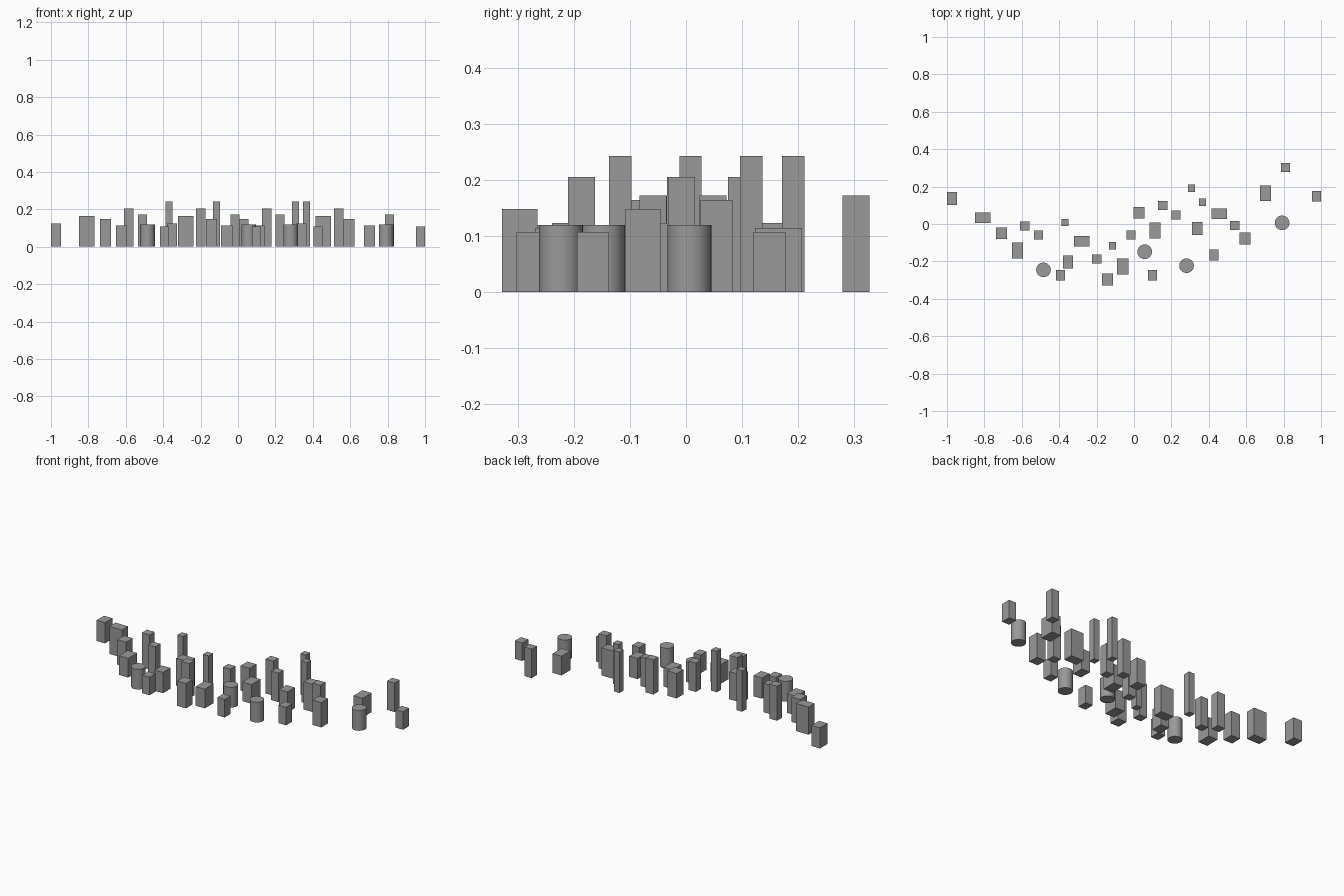
import bpy
import math

# Each block family: footprint (x, y), height, centre positions
BLOCKS = {
    "slim_tower": (0.037, 0.040, 0.243, [(-0.37, 0.008), (-0.116, -0.117), (0.308, 0.191), (0.367, 0.116)]),
    "tall_block": (0.051, 0.048, 0.205, [(-0.583, -0.010), (-0.198, -0.186), (0.154, 0.099), (0.538, -0.008)]),
    "square_block": (0.048, 0.048, 0.172, [(-0.51, -0.058), (-0.016, -0.059), (0.225, 0.048), (0.809, 0.303)]),
    "wide_block": (0.083, 0.057, 0.164, [(-0.808, 0.034), (-0.28, -0.092), (0.455, 0.054)]),
    "medium_block": (0.058, 0.063, 0.148, [(-0.708, -0.050), (-0.142, -0.296), (0.027, 0.060), (0.594, -0.077)]),
    "narrow_block": (0.055, 0.070, 0.123, [(-0.9725, 0.136), (-0.353, -0.204), (0.338, -0.024)]),
    "deep_block": (0.060, 0.084, 0.114, [(-0.623, -0.142), (-0.06, -0.227), (0.113, -0.035), (0.703, 0.165)]),
    "small_block": (0.048, 0.057, 0.107, [(-0.394, -0.274), (0.1, -0.274), (0.428, -0.166), (0.976, 0.149)]),
}
DRUMS = [(-0.484, -0.245), (0.057, -0.148), (0.281, -0.223), (0.792, 0.006)]
DRUM_RADIUS, DRUM_HEIGHT = 0.039, 0.12

# Dark grey finish shared by every piece
dark_grey = bpy.data.materials.new("dark_grey")
dark_grey.diffuse_color = (0.32, 0.32, 0.32, 1)


def finish(name):
    ob = bpy.context.object
    ob.name = name
    ob.data.materials.append(dark_grey)
    return ob


# Rectangular blocks
for name, (sx, sy, h, spots) in BLOCKS.items():
    for x, y in spots:
        bpy.ops.mesh.primitive_cube_add(size=1, location=(x, y, h / 2))
        finish(name).scale = (sx, sy, h)
        bpy.ops.object.transform_apply(location=False, rotation=False, scale=True)

# Round drums
for x, y in DRUMS:
    bpy.ops.mesh.primitive_cylinder_add(vertices=32, radius=DRUM_RADIUS, depth=DRUM_HEIGHT,
                                        location=(x, y, DRUM_HEIGHT / 2))
    finish("round_drum")
    bpy.ops.object.shade_smooth_by_angle(angle=math.radians(30))
